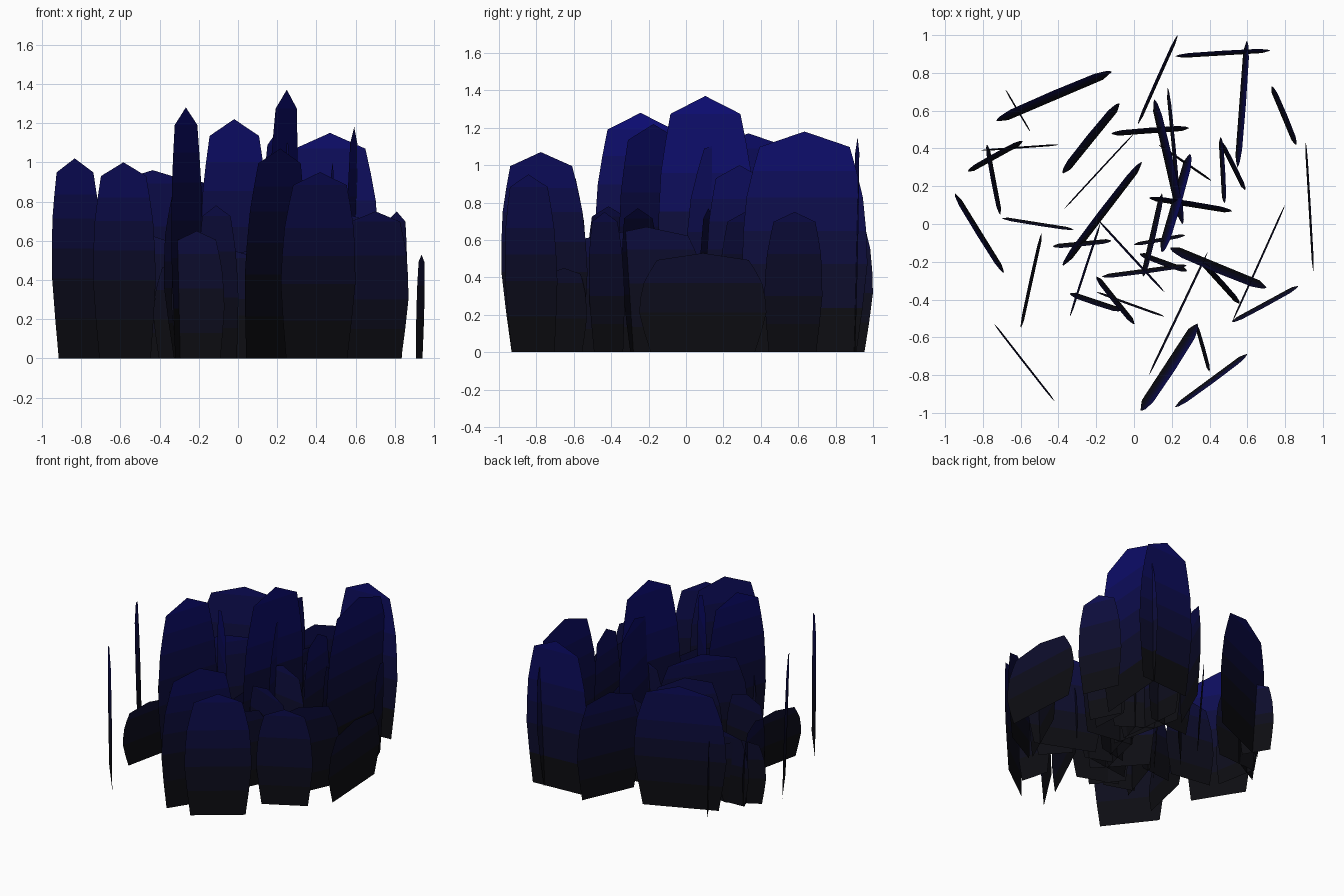
import bpy, bmesh, math
from mathutils import Vector

if "Cube" in bpy.data.objects:
    bpy.data.objects.remove(bpy.data.objects["Cube"])

# Dark-to-navy colour ramp, one material per height band
BANDS = 8
TOP = 1.37
ramp = []
for i in range(BANDS):
    t = i / (BANDS - 1)
    m = bpy.data.materials.new("blade_tone_%d" % i)
    m.diffuse_color = (0.004, 0.004, 0.006 + 0.19 * t ** 1.8, 1)
    m.use_nodes = True
    m.node_tree.nodes["Principled BSDF"].inputs["Base Color"].default_value = m.diffuse_color
    ramp.append(m)

# Half-width of a blade (relative) at relative heights; the tip is added on top
PROFILE = [(0, .82), (.2, .92), (.4, 1), (.55, .98), (.7, .93), (.82, .83), (.93, .72)]


def blade(name, x0, y0, x1, y1, h, lean=.018):
    """Upright leaf-shaped sheet spanning two plan points, leaning outward a little."""
    a, b = Vector((x0, y0, 0)), Vector((x1, y1, 0))
    mid, half = (a + b) / 2, (b - a) / 2
    out = Vector((-half.y, half.x, 0)).normalized()
    if out.dot(mid) < 0:
        out = -out
    bm = bmesh.new()

    def vert(s, t):
        p = mid + half * s + out * lean * (t - .5)
        return bm.verts.new((p.x, p.y, t * h))

    rows = [[vert(s * w, t) for s in (-1, 0, 1)] for t, w in PROFILE]
    for lo, hi in zip(rows, rows[1:]):
        for k in (0, 1):
            bm.faces.new((lo[k], lo[k + 1], hi[k + 1], hi[k]))
    tip = vert(0, 1)
    for k in (0, 1):
        bm.faces.new((rows[-1][k], rows[-1][k + 1], tip))
    me = bpy.data.meshes.new(name)
    for m in ramp:
        me.materials.append(m)
    for f in bm.faces:
        f.smooth = True
        z = f.calc_center_median().z / TOP
        f.material_index = min(BANDS - 1, int(z * BANDS))
    bm.to_mesh(me)
    bm.free()
    bpy.context.collection.objects.link(bpy.data.objects.new(name, me))


# Back blades
blade("back_blade", -.73, .55, -.12, .81, .96, .05)
blade("back_blade", .02, .53, .23, 1.0, .79)
blade("back_blade", .22, .89, .72, .92, 1.15, .025)
blade("back_blade", .55, .30, .60, .97, 1.18, .035)
blade("back_blade", -.38, .27, -.08, .64, .60, .045)
blade("back_blade", -.37, .08, 0, .48, .80, .008)
blade("back_blade", -.12, .48, .29, .51, .65, .03)

# Right side blades
blade("right_blade", .73, .73, .86, .42, .75, .03)
blade("right_blade", .91, .43, .95, -.25, .53, .012)
blade("right_blade", .46, .46, .48, .11, 1.0, .025)
blade("right_blade", .46, .44, .59, .18, .75, .025)
blade("right_blade", .52, -.52, .80, .10, .67, .01)
blade("right_blade", .52, -.52, .87, -.33, .75, .025)

# Left side blades
blade("left_blade", -.68, .71, -.55, .49, .55, .008)
blade("left_blade", -.88, .28, -.59, .44, .50, .03)
blade("left_blade", -.81, .39, -.40, .42, .55, .01)
blade("left_blade", -.78, .42, -.71, .05, .60, .025)
blade("left_blade", -.95, .16, -.69, -.26, 1.02, .03)
blade("left_blade", -.70, .03, -.32, -.03, .65)
blade("left_blade", -.60, -.55, -.49, -.05, .42)
blade("left_blade", -.74, -.53, -.42, -.94, 1.0, .01)

# Centre blades
blade("centre_blade", -.38, -.22, .04, .33, .90, .04)
blade("centre_blade", -.43, -.12, -.12, -.09, .50, .025)
blade("centre_blade", -.34, -.49, -.18, 0, 1.28, .012)
blade("centre_blade", -.19, .02, .16, -.36, 1.22, .012)
blade("centre_blade", 0, -.11, .27, -.06, .50, .02)
blade("centre_blade", .05, -.28, .15, .16, .60, .03)
blade("centre_blade", .03, -.16, .28, -.25, .50, .03)
blade("centre_blade", .11, .66, .26, 0, 1.17, .045)
blade("centre_blade", .18, .72, .24, .10, .75, .02)
blade("centre_blade", .15, -.15, .30, .37, 1.37, .05)
blade("centre_blade", .08, .14, .52, .07, .77, .03)
blade("centre_blade", .13, .42, .41, .23, .50, .012)

# Front blades
blade("front_blade", -.34, -.37, -.07, -.46, .65, .03)
blade("front_blade", -.20, -.28, 0, -.53, .78, .03)
blade("front_blade", -.20, -.36, .16, -.49, .55, .012)
blade("front_blade", -.17, -.28, .28, -.22, .55, .025)
blade("front_blade", .19, -.13, .70, -.34, .77, .05)
blade("front_blade", .08, -.80, .39, -.15, .62, .012)
blade("front_blade", .36, -.20, .56, -.42, .55, .03)
blade("front_blade", .04, -.99, .34, -.53, 1.07, .06)
blade("front_blade", .33, -.53, .40, -.78, .45, .02)
blade("front_blade", .22, -.97, .60, -.69, .95, .03)
